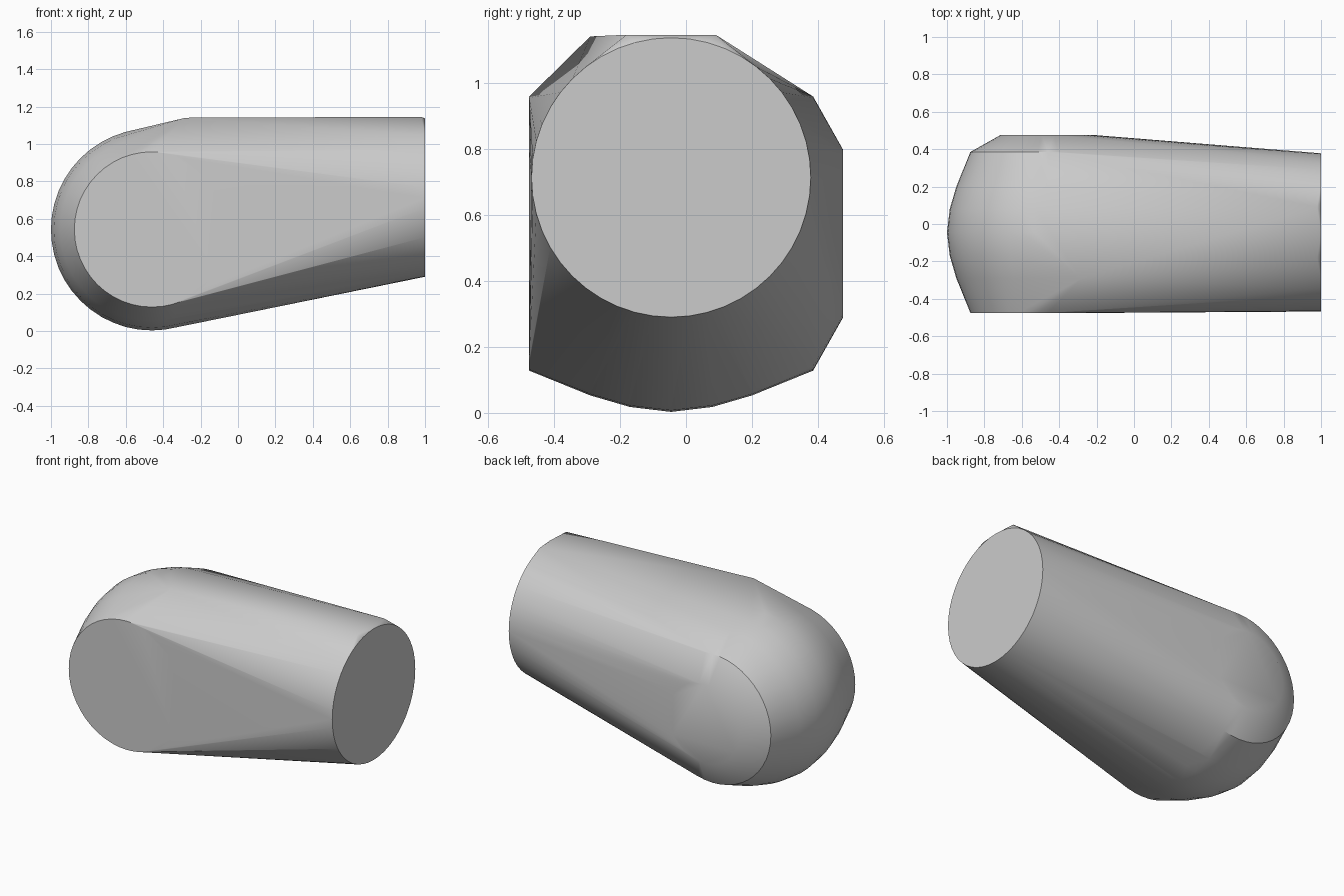
import bpy, bmesh, math

cube = bpy.data.objects.get("Cube")
if cube:
    bpy.data.objects.remove(cube, do_unlink=True)

# Plain grey material
grey = bpy.data.materials.new("plain_grey")
grey.use_nodes = True
colour = (0.6, 0.6, 0.6, 1)
grey.diffuse_color = colour
grey.node_tree.nodes["Principled BSDF"].inputs["Base Color"].default_value = colour


def ring(bm, radius, place, count=48):
    """Add a circle of points; place maps two circle offsets to a position."""
    for i in range(count):
        a = math.tau * i / count
        bm.verts.new(place(radius * math.cos(a), radius * math.sin(a)))


bm = bmesh.new()

# Rounded head: discs stacked from front to back (depth, radius)
for y, r in [(-0.475, 0.415), (-0.29, 0.49), (-0.17, 0.525), (-0.045, 0.54),
             (0.08, 0.525), (0.2, 0.49), (0.385, 0.415), (0.475, 0.255)]:
    ring(bm, r, lambda u, v: (-0.46 + u, y, 0.543 + v))

# Round flat end of the body
ring(bm, 0.423, lambda u, v: (1, -0.045 + u, 0.713 + v))

# Ridge corners of the flattened top
for corner in [(-0.28, -0.29, 1.14), (0.98, -0.18, 1.145), (0.98, 0.09, 1.145)]:
    bm.verts.new(corner)

# Wrap one skin around the head and the body end
hull = bmesh.ops.convex_hull(bm, input=bm.verts)
spare = {g for g in hull["geom_interior"] + hull["geom_unused"]
         if isinstance(g, bmesh.types.BMVert)}
bmesh.ops.delete(bm, geom=list(spare), context='VERTS')
bmesh.ops.dissolve_limit(bm, angle_limit=math.radians(0.5),
                         verts=bm.verts, edges=bm.edges)
bmesh.ops.recalc_face_normals(bm, faces=bm.faces)

mesh = bpy.data.meshes.new("rounded_body")
bm.to_mesh(mesh)
bm.free()
mesh.materials.append(grey)
body = bpy.data.objects.new("rounded_body", mesh)
bpy.context.collection.objects.link(body)

# Smooth skin with crisp rims
bpy.ops.object.select_all(action='DESELECT')
body.select_set(True)
bpy.context.view_layer.objects.active = body
bpy.ops.object.shade_smooth_by_angle(angle=math.radians(33))
